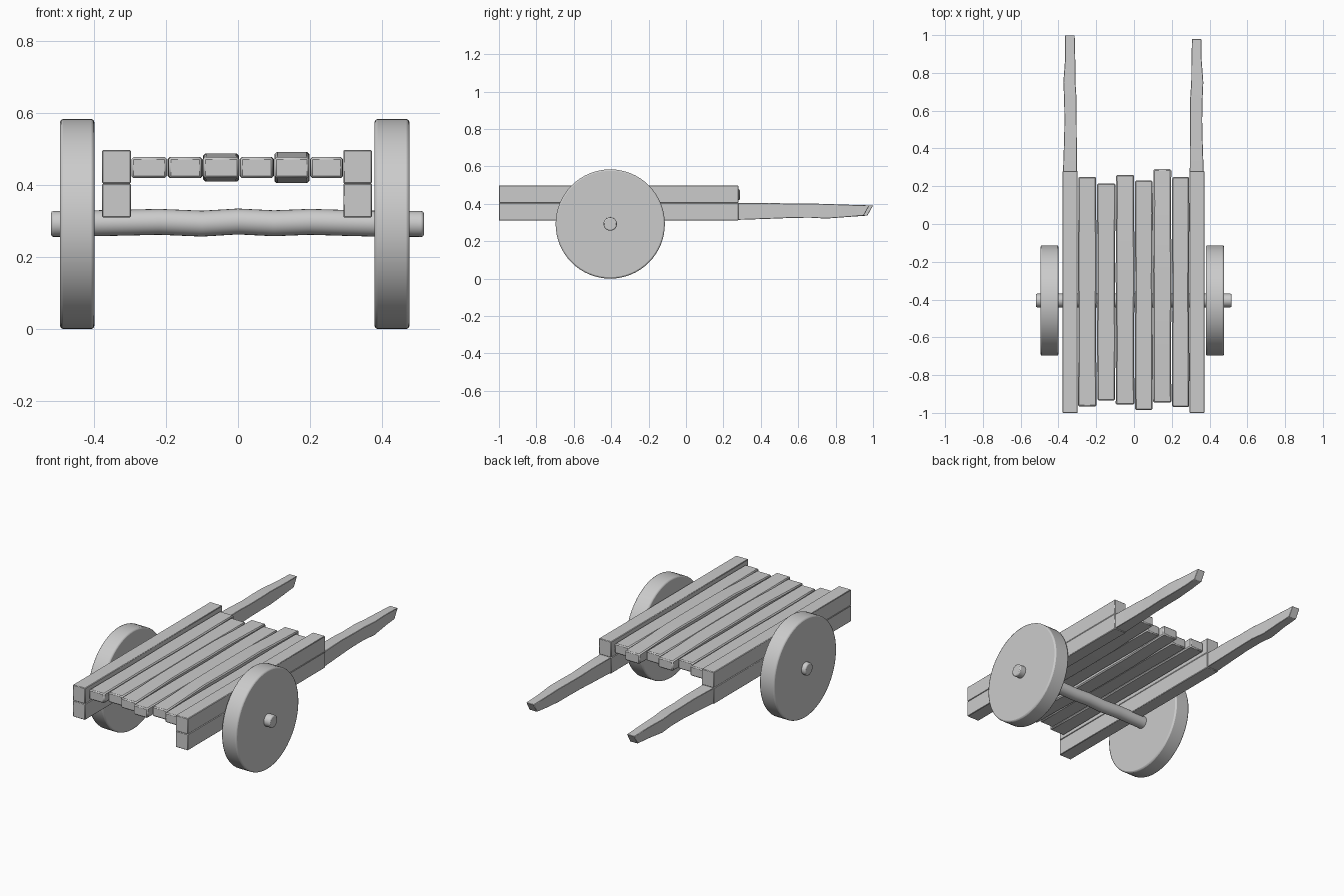
import bpy, bmesh, math
from mathutils import Vector

if "Cube" in bpy.data.objects:
    bpy.data.objects.remove(bpy.data.objects["Cube"])


def finish(name, bm, bevel=0.0, segs=1):
    bmesh.ops.recalc_face_normals(bm, faces=bm.faces)
    me = bpy.data.meshes.new(name)
    bm.to_mesh(me)
    bm.free()
    ob = bpy.data.objects.new(name, me)
    bpy.context.collection.objects.link(ob)
    if bevel:
        m = ob.modifiers.new("bevel", 'BEVEL')
        m.width, m.segments, m.limit_method = bevel, segs, 'ANGLE'
        m.angle_limit = math.radians(40)
    bpy.ops.object.select_all(action='DESELECT')
    ob.select_set(True)
    bpy.context.view_layer.objects.active = ob
    bpy.ops.object.shade_smooth_by_angle(angle=math.radians(35))
    return ob


def loft(name, rings, bevel=0.0, segs=1):
    """Skin a list of equal-sized point rings and cap both ends."""
    bm = bmesh.new()
    rows = [[bm.verts.new(p) for p in r] for r in rings]
    n = len(rows[0])
    for a, b in zip(rows, rows[1:]):
        for i in range(n):
            j = (i + 1) % n
            bm.faces.new((a[i], a[j], b[j], b[i]))
    bm.faces.new(rows[0])
    bm.faces.new(rows[-1])
    return finish(name, bm, bevel, segs)


def beam(name, sections, bevel, tip=0.0):
    """Rectangular beam along y; sections are (y, x0, x1, z0, z1)."""
    rings = [[(x0, y, z0), (x1, y, z0), (x1, y, z1), (x0, y, z1)]
             for y, x0, x1, z0, z1 in sections]
    rings[-1] = [(x, y - (tip if i < 2 else 0), z)
                 for i, (x, y, z) in enumerate(rings[-1])]
    return loft(name, rings, bevel)


def rod(name, sections, sides, bevel, segs=2):
    """Round bar along x; sections are (x, y, z, radius)."""
    rings = [[(x, y + r * math.cos(2 * math.pi * i / sides),
               z + r * math.sin(2 * math.pi * i / sides)) for i in range(sides)]
             for x, y, z, r in sections]
    return loft(name, rings, bevel, segs)


HUB_Y, HUB_Z = -0.405, 0.292

# Wheels
for side, x0, x1 in (("left", -0.495, -0.40), ("right", 0.38, 0.477)):
    rod(side + "_wheel", [(x, HUB_Y, HUB_Z, 0.292) for x in (x0, x1)], 64, 0.008)

# Slightly crooked axle
offsets = [(-0.52, 0), (-0.40, 0.002), (-0.30, 0.004), (-0.22, 0.006), (-0.10, 0.001),
           (0, 0.007), (0.10, 0.002), (0.20, 0.006), (0.30, 0.003), (0.38, 0.001), (0.517, 0)]
rod("axle", [(x, HUB_Y, HUB_Z + d, 0.036) for x, d in offsets], 24, 0.006)

# Side rails
for side, x0, x1 in (("left", -0.378, -0.298), ("right", 0.293, 0.373)):
    for part, z0, z1 in (("lower", 0.31, 0.405), ("upper", 0.405, 0.498)):
        beam(f"{side}_{part}_rail", [(-1, x0, x1, z0, z1), (0.28, x0, x1, z0, z1)], 0.003)

# Hewn handles: y, outer and inner distance from the centre, bottom, top
grip = [(0.27, 0.376, 0.302, 0.314, 0.404), (0.45, 0.370, 0.303, 0.320, 0.405),
        (0.55, 0.368, 0.304, 0.324, 0.401), (0.66, 0.370, 0.304, 0.326, 0.402),
        (0.75, 0.374, 0.310, 0.321, 0.399), (0.87, 0.365, 0.311, 0.330, 0.395),
        (1.00, 0.364, 0.314, 0.337, 0.391)]
beam("left_handle", [(y, -a, -b, c, d) for y, a, b, c, d in grip], 0.002, 0.03)
beam("right_handle", [(y - 0.02 * (y > 0.9), b - 0.007, a - 0.007, c, d)
                      for y, a, b, c, d in grip], 0.002, 0.03)

# Uneven deck planks: x0, x1, front, back, bulge in thickness
planks = [(-0.297, -0.198, -0.965, 0.25, 0.0), (-0.196, -0.098, -0.935, 0.215, 0.0),
          (-0.097, 0.003, -0.955, 0.26, 0.010), (0.004, 0.100, -0.985, 0.23, 0.0),
          (0.101, 0.199, -0.945, 0.29, 0.014), (0.200, 0.293, -0.97, 0.25, 0.0)]
for k, (x0, x1, ya, yb, bulge) in enumerate(planks):
    secs = []
    for i in range(8):
        t = i / 7
        b = bulge * min(1, 2 * math.sin(math.pi * t) ** 2)
        w = 0.003 * math.sin(5 * t + 1.7 * k) ** 2
        secs.append((ya + (yb - ya) * t, x0 + w, x1 - w, 0.42 - b, 0.478 + b))
    beam(f"deck_plank_{k + 1}", secs, 0.006)
